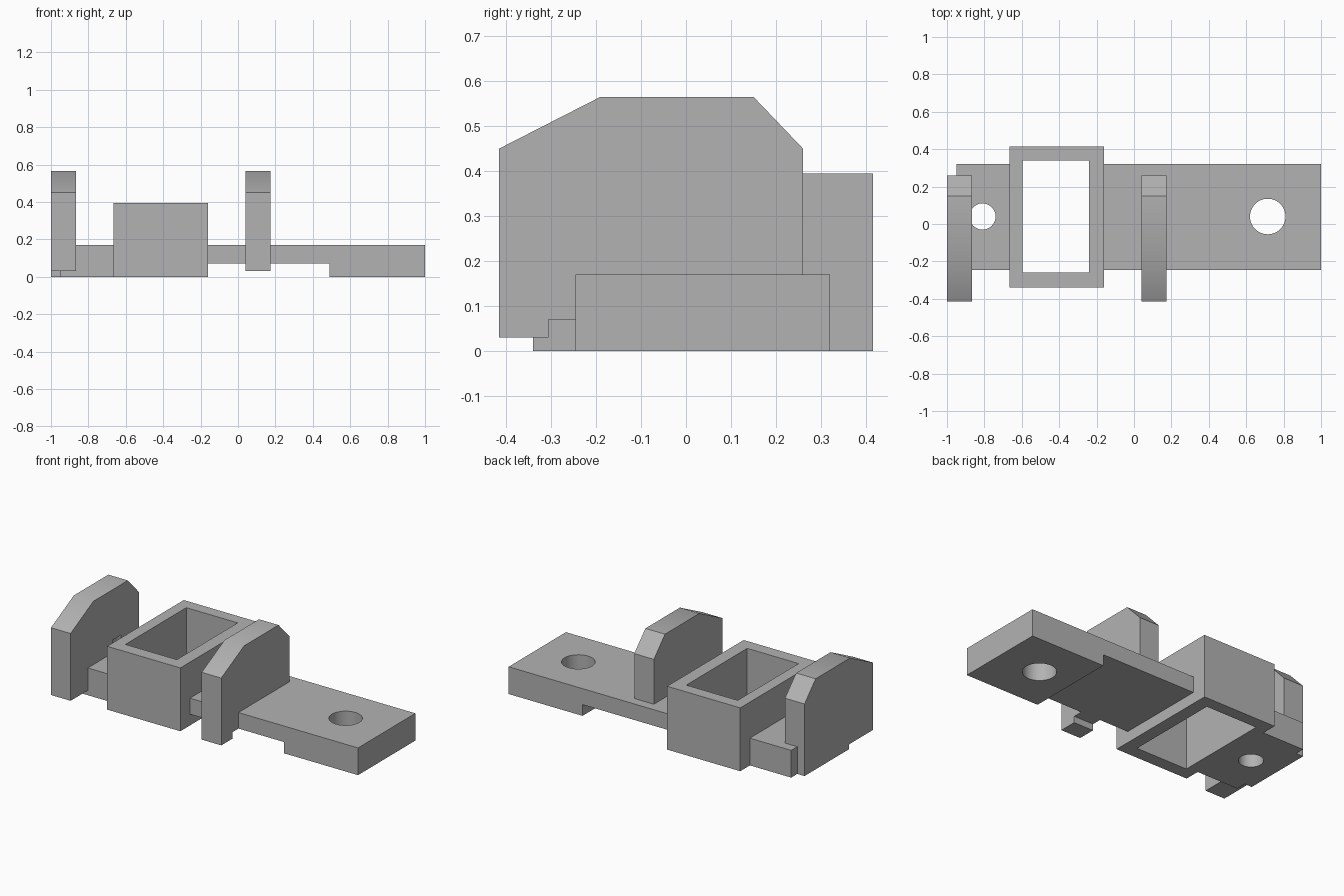
import bpy, bmesh, math
from mathutils import Vector

cube = bpy.data.objects.get("Cube")
if cube:
    bpy.data.objects.remove(cube, do_unlink=True)

grey = bpy.data.materials.new("plain grey")
grey.use_nodes = True
COLOUR = (0.45, 0.45, 0.45, 1)
grey.diffuse_color = COLOUR
grey.node_tree.nodes["Principled BSDF"].inputs["Base Color"].default_value = COLOUR


def prism(name, points, offset):
    """Extrude a closed outline along the offset vector."""
    bm = bmesh.new()
    face = bm.faces.new([bm.verts.new(p) for p in points])
    grown = bmesh.ops.extrude_face_region(bm, geom=[face])["geom"]
    moved = [v for v in grown if isinstance(v, bmesh.types.BMVert)]
    bmesh.ops.translate(bm, verts=moved, vec=Vector(offset))
    bmesh.ops.recalc_face_normals(bm, faces=bm.faces)
    mesh = bpy.data.meshes.new(name)
    bm.to_mesh(mesh)
    bm.free()
    mesh.materials.append(grey)
    obj = bpy.data.objects.new(name, mesh)
    bpy.context.collection.objects.link(obj)
    return obj


def box(name, x0, x1, y0, y1, z0, z1):
    outline = [(x0, y0, z0), (x1, y0, z0), (x1, y1, z0), (x0, y1, z0)]
    return prism(name, outline, (0, 0, z1 - z0))


def drill(name, x, y, radius, z0, z1):
    steps = 48
    ring = [(x + radius * math.cos(math.tau * i / steps),
             y + radius * math.sin(math.tau * i / steps), z0) for i in range(steps)]
    return prism(name, ring, (0, 0, z1 - z0))


def cut(cutter, *targets):
    for obj in targets:
        bpy.context.view_layer.objects.active = obj
        mod = obj.modifiers.new("cut", 'BOOLEAN')
        mod.operation = 'DIFFERENCE'
        mod.solver = 'EXACT'
        mod.object = cutter
        bpy.ops.object.modifier_apply(modifier=mod.name)
    bpy.data.objects.remove(cutter, do_unlink=True)


FRONT, BACK, TOP = -0.245, 0.32, 0.17

# Rectangular sleeve, open top and bottom
sleeve = box("sleeve", -0.665, -0.16, -0.34, 0.415, 0, 0.395)
cut(box("sleeve_opening", -0.595, -0.24, -0.26, 0.34, -0.1, 0.5), sleeve)

# Mounting plates on both sides of the sleeve; the long one is thinner in the middle
short_plate = box("short_plate", -0.95, -0.665, FRONT, BACK, 0, TOP)
rail = [(-0.16, 0.07), (0.49, 0.07), (0.49, 0), (1, 0), (1, TOP), (-0.16, TOP)]
long_plate = prism("long_plate", [(x, FRONT, z) for x, z in rail], (0, BACK - FRONT, 0))

# Upright fins with chamfered tops and stepped feet
crown = [(0.26, 0.45), (0.15, 0.565), (-0.19, 0.565), (-0.415, 0.45), (-0.415, 0.03)]
inner_foot = [(-0.305, 0.03), (-0.305, 0.07), (0.26, 0.07)]
outer_foot = [(-0.18, 0.03), (-0.18, 0), (0.26, 0)]


def fin(name, x, foot):
    return prism(name, [(x, y, z) for y, z in crown + foot], (0.135, 0, 0))


inner_fin = fin("inner_fin", 0.04, inner_foot)
outer_fin = fin("outer_fin", -1, outer_foot)

# Screw holes
cut(drill("small_drill", -0.81, 0.04, 0.07, -0.1, 0.25), short_plate, outer_fin)
cut(drill("large_drill", 0.715, 0.04, 0.095, -0.1, 0.3), long_plate)

# Smooth shading with sharp corners
for obj in (sleeve, short_plate, long_plate, inner_fin, outer_fin):
    bpy.ops.object.select_all(action='DESELECT')
    obj.select_set(True)
    bpy.context.view_layer.objects.active = obj
    bpy.ops.object.shade_smooth_by_angle(angle=math.radians(30))
